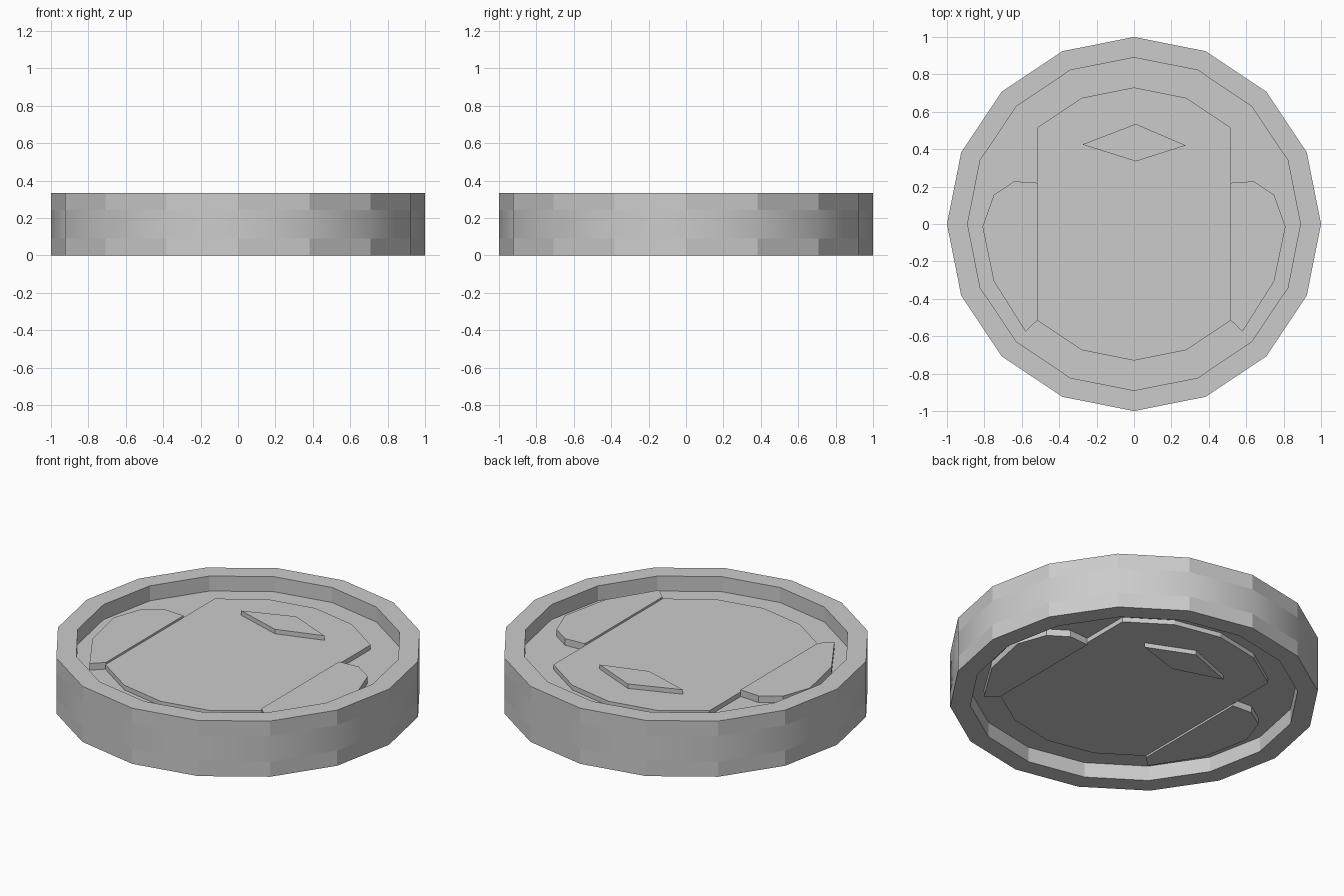
import bpy, bmesh, math

if "Cube" in bpy.data.objects:
    bpy.data.objects.remove(bpy.data.objects["Cube"])

SIDES = 16
H = 0.333
LOW, HIGH = 0.09, 0.243          # recessed floors, bottom and top


def finish(bm, name):
    bmesh.ops.recalc_face_normals(bm, faces=bm.faces)
    mesh = bpy.data.meshes.new(name)
    bm.to_mesh(mesh)
    bm.free()
    obj = bpy.data.objects.new(name, mesh)
    bpy.context.collection.objects.link(obj)
    return obj


def polar(r, i):
    a = 2 * math.pi * i / SIDES
    return r * math.cos(a), r * math.sin(a)


def prism(name, pts, rise):
    """Flat plate running through the disc, raised by `rise` above both floors."""
    bm = bmesh.new()
    z0, z1 = LOW - rise, HIGH + rise
    low = [bm.verts.new((x, y, z0)) for x, y in pts]
    top = [bm.verts.new((x, y, z1)) for x, y in pts]
    bm.faces.new(low)
    bm.faces.new(top)
    n = len(pts)
    for i in range(n):
        j = (i + 1) % n
        bm.faces.new((low[i], low[j], top[j], top[i]))
    return finish(bm, name)


# Disc with raised rims on both sides; the middle band of the edge is smooth
profile = [(0.89, LOW), (0.89, 0), (1, 0), (1, LOW),
           (1, HIGH), (1, H), (0.89, H), (0.89, HIGH)]
bm = bmesh.new()
rings = [[bm.verts.new((*polar(r, i), z)) for i in range(SIDES)] for r, z in profile]
for k, (a, b) in enumerate(zip(rings, rings[1:])):
    for i in range(SIDES):
        j = (i + 1) % SIDES
        bm.faces.new((a[i], a[j], b[j], b[i])).smooth = (k == 3)
bm.faces.new(rings[0])
bm.faces.new(rings[-1])
finish(bm, "rimmed_disc")

# Central panel: rounded ends, straight sides
panel = [polar(0.73, i) for i in (2, 3, 4, 5, 6, 10, 11, 12, 13, 14)]
prism("centre_panel", panel, 0.028)

# Side lobes
lobe = [(0.515, 0.22), (0.64, 0.228), (0.75, 0.155), (0.81, -0.015),
        (0.75, -0.305), (0.58, -0.575), (0.515, -0.513)]
for side, s in (("right", 1), ("left", -1)):
    prism(side + "_lobe", [(s * x, y) for x, y in lobe], 0.04)

# Diamond on the panel
prism("diamond", [(-0.277, 0.425), (0.01, 0.335), (0.277, 0.42), (0.01, 0.535)], 0.055)
